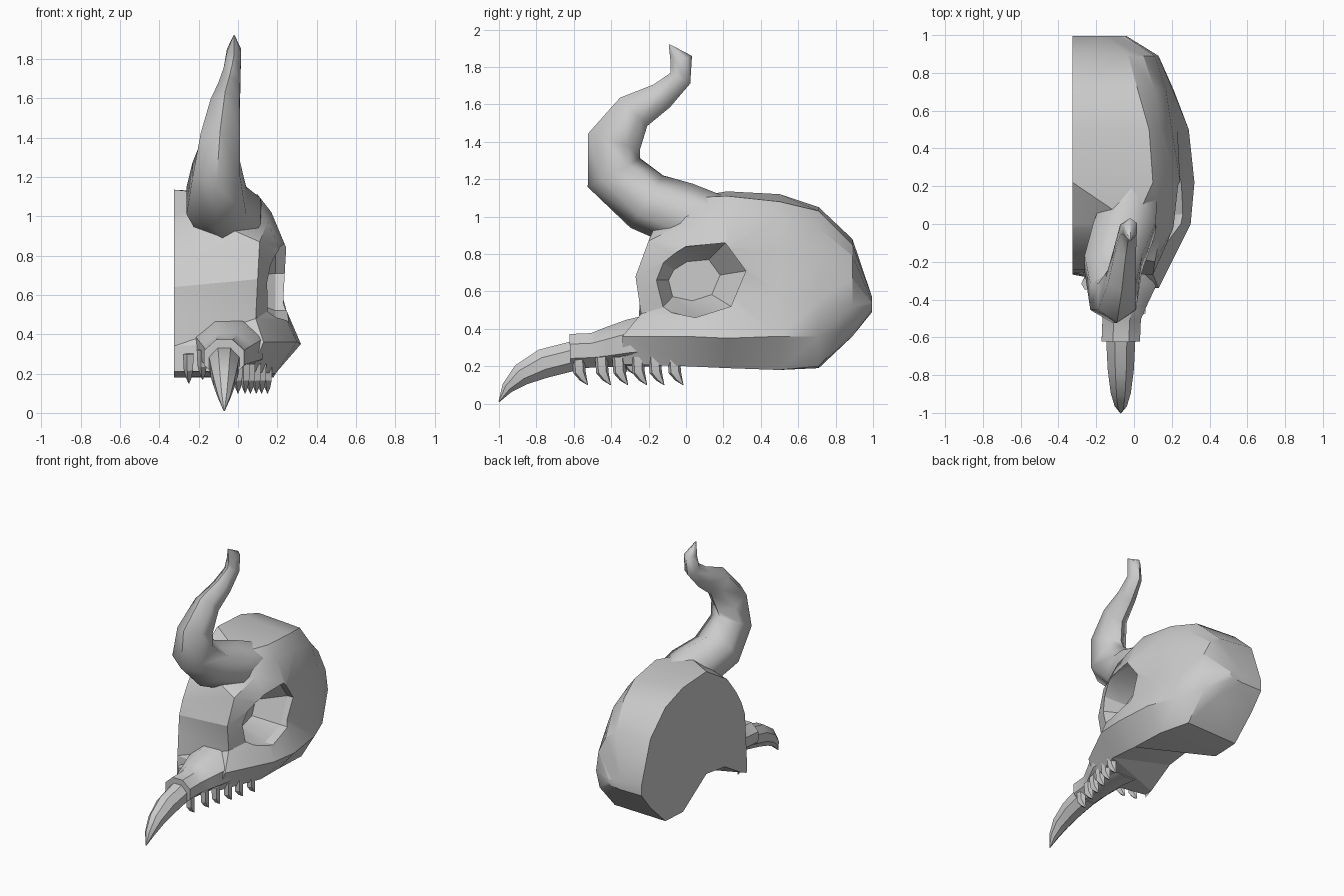
import bpy, bmesh, math
from mathutils import Vector

if "Cube" in bpy.data.objects:
    bpy.data.objects.remove(bpy.data.objects["Cube"])

CUT = -0.325  # flat plane where the skull half ends


def finish(name, bm):
    bmesh.ops.remove_doubles(bm, verts=bm.verts, dist=0.0005)
    bmesh.ops.recalc_face_normals(bm, faces=bm.faces)
    mesh = bpy.data.meshes.new(name)
    bm.to_mesh(mesh)
    bm.free()
    obj = bpy.data.objects.new(name, mesh)
    bpy.context.collection.objects.link(obj)
    return obj


def smooth(obj, angle):
    bpy.ops.object.select_all(action='DESELECT')
    obj.select_set(True)
    bpy.context.view_layer.objects.active = obj
    bpy.ops.object.shade_smooth_by_angle(angle=math.radians(angle))


def bridge(bm, rows, closed):
    n = len(rows[0])
    for a, b in zip(rows, rows[1:]):
        for i in range(n if closed else n - 1):
            j = (i + 1) % n
            bm.faces.new((a[i], a[j], b[j], b[i]))


def tube(name, path, sides, angle=30, turn=0.5):
    """Tapered tube; path items are (x, y, z, half width in x, radius across)."""
    bm = bmesh.new()
    pts = [Vector(p[:3]) for p in path]
    rows = []
    for k, p in enumerate(path):
        t = pts[min(k + 1, len(pts) - 1)] - pts[max(k - 1, 0)]
        up = Vector((0, -t.z, t.y)).normalized()
        row = []
        for i in range(sides):
            a = 2 * math.pi * (i + turn) / sides
            row.append(bm.verts.new(pts[k] + Vector((p[3] * math.cos(a), 0, 0))
                                    + up * p[4] * math.sin(a)))
        rows.append(row)
    bridge(bm, rows, True)
    bm.faces.new(rows[0])
    bm.faces.new(rows[-1])
    obj = finish(name, bm)
    smooth(obj, angle)
    return obj


# Skull half: sections from the face line to the back of the head
face_line = [(CUT, y, z) for y, z in [(-.03, .98), (-.14, .84), (-.2, .74), (-.24, .64),
                                      (-.25, .5), (-.26, .34), (-.268, .21), (-.26, .185)]]
brow_edge = [(CUT, -.03, .98), (-.05, -.17, .94), (.11, -.2, .87), (.10, -.27, .68),
             (.09, -.24, .48), (.13, -.34, .36), (.07, -.34, .21), (CUT, -.2, .21)]
sections = [
    (0, [(CUT, 1.0), (0, 1.1), (.15, .97), (.22, .82), (.21, .55), (.30, .36), (.19, .2), (CUT, .33)]),
    (.22, [(CUT, 1.135), (.1, 1.11), (.17, 1.02), (.245, .84), (.23, .56), (.32, .35), (.18, .19), (CUT, .36)]),
    (.5, [(CUT, 1.12), (.08, 1.08), (.14, 1.0), (.2, .82), (.23, .58), (.29, .36), (.18, .18), (CUT, .18)]),
    (.71, [(CUT, 1.05), (.02, 1.03), (.11, .94), (.17, .77), (.205, .55), (.21, .36), (.1, .2), (CUT, .19)]),
    (.89, [(CUT, .88), (-.03, .85), (.05, .79), (.11, .67), (.13, .52), (.1, .4), (0, .36), (CUT, .36)]),
    (.995, [(CUT, .57), (-.15, .57), (-.08, .55), (-.05, .54), (-.04, .52), (-.07, .5), (-.15, .49), (CUT, .49)]),
]
bm = bmesh.new()
grid = [face_line, brow_edge] + [[(x, y, z) for x, z in s] for y, s in sections]
rows = [[bm.verts.new(p) for p in row] for row in grid]
bridge(bm, rows, False)
bm.faces.new(rows[-1])
bmesh.ops.remove_doubles(bm, verts=bm.verts, dist=0.0005)
bmesh.ops.holes_fill(bm, edges=[e for e in bm.edges if e.is_boundary], sides=0)
bmesh.ops.triangulate(bm, faces=[f for f in bm.faces if len(f.verts) == 4])
skull = finish("skull", bm)

# Eye socket: tapered hollow cut into the side, deepest towards the front
eye = [(-.18, .66), (-.13, .76), (0, .84), (.21, .86), (.32, .71), (.24, .52), (.05, .46), (-.14, .5)]
bm = bmesh.new()
rows = [[bm.verts.new((x, cy + (y - .08) * s, .66 + (z - .66) * s)) for y, z in eye]
        for x, s, cy in [(.45, 1.0, .08), (.19, 1.0, .08), (.02, .55, .05)]]
bridge(bm, rows, True)
bm.faces.new(rows[0])
bm.faces.new(rows[-1])
cutter = finish("eye_cutter", bm)
cutter.hide_render = True
mod = skull.modifiers.new("eye_socket", 'BOOLEAN')
mod.object = cutter
mod.operation = 'DIFFERENCE'
mod.solver = 'EXACT'
bpy.context.view_layer.objects.active = skull
bpy.ops.object.modifier_apply(modifier=mod.name)
bpy.data.objects.remove(cutter)
smooth(skull, 28)

# Snout that holds the tusk
tube("snout", [(-.05, -.16, .34, .19, .155), (-.04, -.3, .325, .18, .135), (-.055, -.42, .30, .135, .115),
               (-.065, -.5, .285, .11, .1), (-.07, -.62, .28, .11, .1)], 8, 40)

# Tusk
tube("tusk", [(-.07, -.58, .26, .085, .085), (-.07, -.76, .215, .075, .085), (-.07, -.88, .155, .058, .065),
              (-.07, -.955, .085, .035, .035), (-.07, -1.0, .01, .003, .003)], 8)

# Horn, with its root sunk into the top of the skull
tube("horn", [(0, .2, .94, .15, .16), (-.05, -.02, 1.01, .19, .175), (-.11, -.21, 1.08, .175, .165),
              (-.11, -.385, 1.235, .14, .16), (-.09, -.385, 1.40, .115, .145),
              (-.065, -.28, 1.56, .085, .105), (-.045, -.13, 1.645, .065, .075),
              (-.03, -.03, 1.74, .05, .06), (-.02, -.025, 1.84, .042, .06),
              (-.02, -.09, 1.92, .003, .003)], 6, 62)

# Curved teeth along the jaw rim, plus two at the front
spots = [(.0 + .15 * t, -.56 + .51 * t, .2) for t in (0, .24, .42, .62, .8, 1)]
spots += [(-.25, -.30, .25), (-.18, -.35, .27)]
for i, (x, y, z) in enumerate(spots):
    tube("tooth_%d" % (i + 1), [(x, y - .015, z + .05, .03, .036), (x, y - .01, z - .03, .026, .035),
                                (x, y + .01, z - .065, .017, .022), (x, y + .035, z - .1, .002, .002)], 5)
